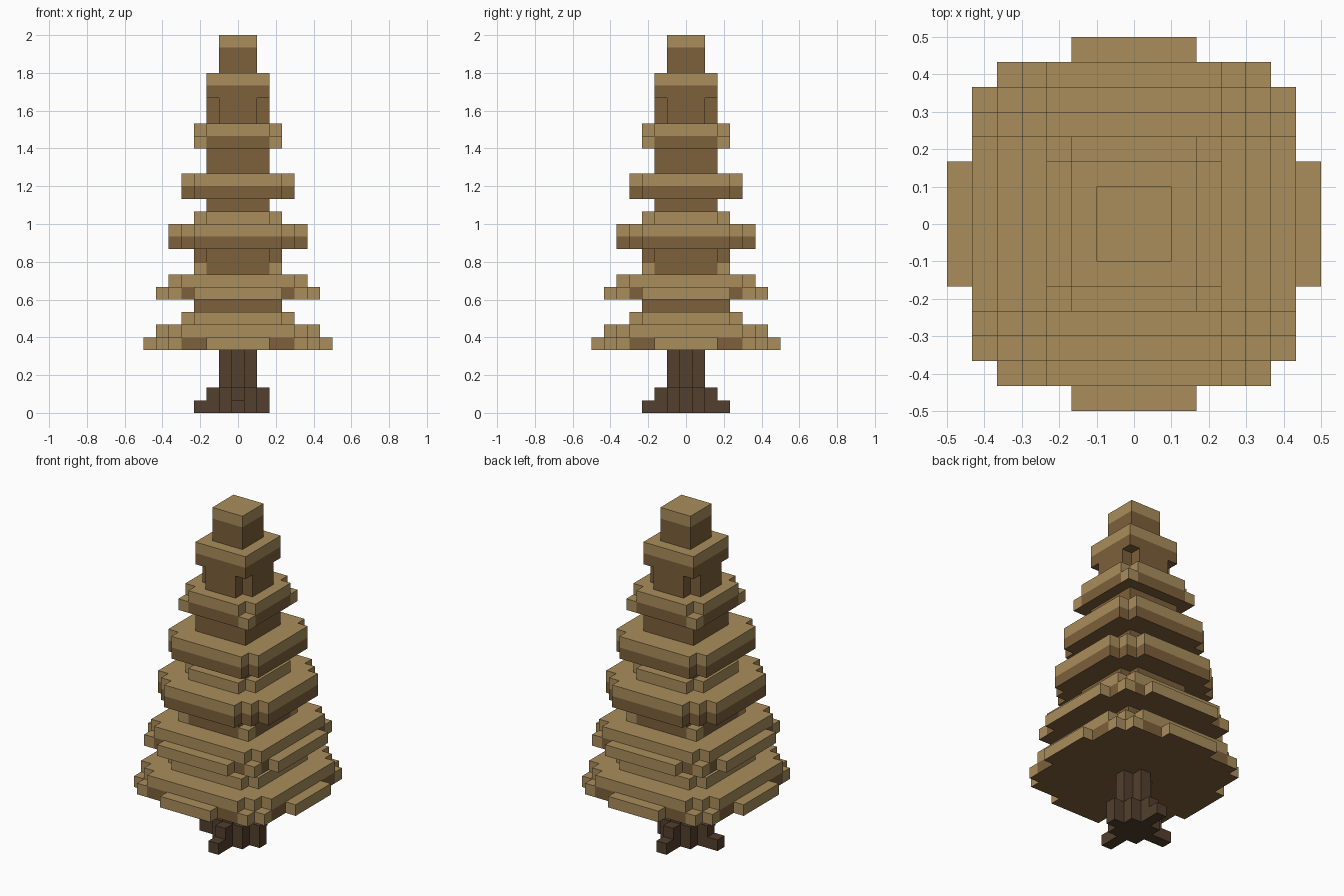
import bpy, bmesh
from mathutils import Vector

U = 1 / 15  # edge length of one cube

cube = bpy.data.objects.get("Cube")
if cube:
    bpy.data.objects.remove(cube, do_unlink=True)


def material(name, rgb):
    m = bpy.data.materials.new(name)
    m.use_nodes = True
    m.diffuse_color = (*rgb, 1)
    m.node_tree.nodes["Principled BSDF"].inputs["Base Color"].default_value = (*rgb, 1)
    return m


TAN = material("light_tan", (0.40, 0.27, 0.107))
BROWN = material("mid_brown", (0.205, 0.115, 0.044))
BARK = material("dark_bark", (0.087, 0.05, 0.027))


def slab(rows, *rects):
    """Cubes of a four-way symmetric slab: a union of rectangles of (reach, reach)."""
    cells = set()
    for a, b in rects:
        for p, q in ((a, b), (b, a)):
            cells |= {(x, y, z) for x in range(-p, p + 1)
                      for y in range(-q, q + 1) for z in rows}
    return cells


# Foliage tiers, each a stack of stepped slabs
tiers = {
    "foliage_tier_1": slab([5], (7, 2), (6, 5)) | slab([6], (6, 4), (5, 5))
    | slab([7], (4, 3)) | slab([8], (3, 3)),
    "foliage_tier_2": slab([9], (6, 3), (5, 5)) | slab([10], (5, 4))
    | slab([11], (3, 3)) | slab([12], (3, 2)),
    "foliage_tier_3": slab([13, 14], (5, 3), (4, 4)) | slab([15], (3, 2))
    | slab([16], (2, 2)),
    "foliage_tier_4": slab([17, 18], (4, 3)) | slab([19, 20], (2, 2)),
    "foliage_tier_5": slab([21], (3, 3)) | slab([22], (3, 2)),
    "foliage_tier_6": slab([23, 24], (2, 1)) | slab([25, 26], (2, 2)),
    "tree_tip": slab([27, 28, 29], (1, 1)),
}

# Trunk with a cross section, flaring into roots
trunk = slab([2, 3, 4], (1, 0)) | slab([0, 1], (2, 0), (1, 1))
trunk |= {(-3, 0, 0), (0, -3, 0), (0, 3, 0)}

filled = trunk.union(*tiers.values())
DIRS = [Vector(d) for d in ((1, 0, 0), (-1, 0, 0), (0, 1, 0),
                            (0, -1, 0), (0, 0, 1), (0, 0, -1))]


def build(name, cells, mats, pick):
    """Skin the exposed cube sides and merge flat areas of one colour."""
    bm = bmesh.new()
    for c in sorted(cells):
        above = (c[0], c[1], c[2] + 1)
        for d in DIRS:
            if tuple(int(c[i] + d[i]) for i in range(3)) in filled:
                continue
            u = Vector((d.y, d.z, d.x))
            v = d.cross(u)
            mid = Vector(c) + Vector((0, 0, 0.5)) + d / 2
            corners = [mid + (u * s + v * t) / 2
                       for s, t in ((-1, -1), (1, -1), (1, 1), (-1, 1))]
            face = bm.faces.new([bm.verts.new(p * U) for p in corners])
            face.material_index = pick(d, above)
    bmesh.ops.remove_doubles(bm, verts=bm.verts, dist=U / 100)
    bmesh.ops.dissolve_limit(bm, angle_limit=0.02, verts=bm.verts,
                             edges=bm.edges, delimit={'MATERIAL'})
    mesh = bpy.data.meshes.new(name)
    bm.to_mesh(mesh)
    bm.free()
    for m in mats:
        mesh.materials.append(m)
    bpy.context.collection.objects.link(bpy.data.objects.new(name, mesh))


# Cubes open to the sky are tan, covered cubes and undersides are brown
def foliage_colour(d, above):
    return 1 if d.z < 0 or above in filled else 0


for name, cells in tiers.items():
    build(name, cells, (TAN, BROWN), foliage_colour)
build("trunk_and_roots", trunk, (BARK,), lambda d, above: 0)
